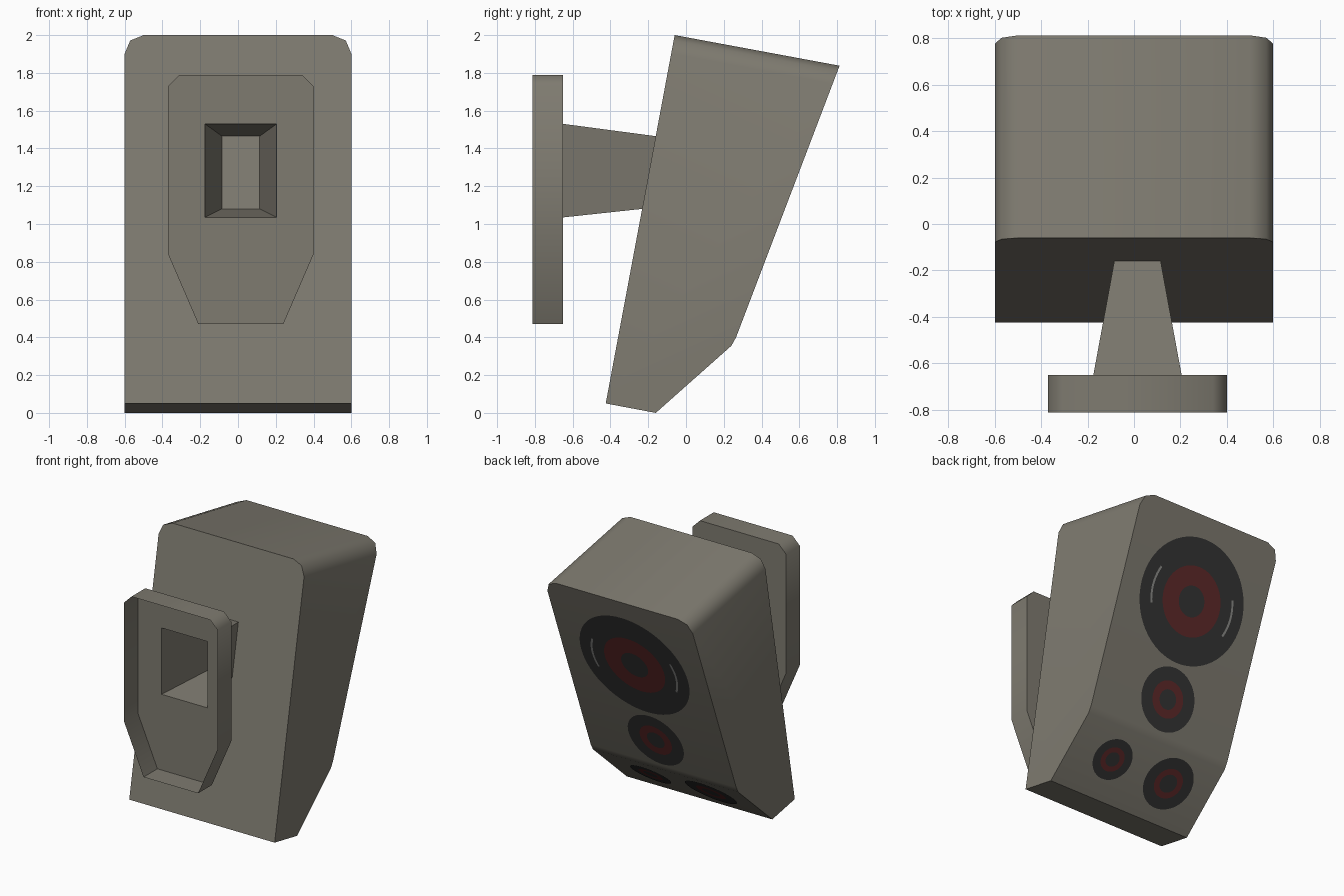
import bpy, bmesh, math
from mathutils import Vector

if "Cube" in bpy.data.objects:
    bpy.data.objects.remove(bpy.data.objects["Cube"])


def material(name, rgb):
    m = bpy.data.materials.new(name)
    m.diffuse_color = (*rgb, 1)
    m.use_nodes = True
    m.node_tree.nodes["Principled BSDF"].inputs["Base Color"].default_value = m.diffuse_color
    return m


GREY = material("cabinet_grey", (0.21, 0.197, 0.162))
BLACK = material("cone_black", (0.034, 0.034, 0.034))
RED = material("ring_red", (0.115, 0.022, 0.022))
SILVER = material("highlight_grey", (0.25, 0.25, 0.24))


def finish(bm, name, mats, recalc=True):
    if recalc:
        bmesh.ops.recalc_face_normals(bm, faces=bm.faces[:])
    for f in bm.faces:
        f.smooth = True
    me = bpy.data.meshes.new(name)
    bm.to_mesh(me)
    bm.free()
    me.set_sharp_from_angle(angle=math.radians(50))
    for m in mats:
        me.materials.append(m)
    ob = bpy.data.objects.new(name, me)
    bpy.context.collection.objects.link(ob)
    return ob


def loop(bm, pts):
    return [bm.verts.new(p) for p in pts]


def walls(bm, a, b):
    n = len(a)
    for i in range(n):
        j = (i + 1) % n
        bm.faces.new((a[i], a[j], b[j], b[i]))


# Cabinet: side profile (y, z) extruded in x, top side edges rounded
profile = [(-0.06, 2.0), (0.813, 1.838), (0.265, 0.40), (0.24, 0.355),
           (-0.16, 0.0), (-0.425, 0.05)]
bm = bmesh.new()
left = loop(bm, [(-0.6, y, z) for y, z in profile])
right = loop(bm, [(0.6, y, z) for y, z in profile])
walls(bm, left, right)
bm.faces.new(left)
bm.faces.new(right)
top_edges = [bm.edges.get((s[0], s[1])) for s in (left, right)]
bmesh.ops.bevel(bm, geom=top_edges, offset=0.1, segments=2, profile=0.5,
                affect='EDGES')
finish(bm, "speaker_cabinet", [GREY])

# Wall plate: thin open tray with a hole where the arm starts
FRONT, BACK = -0.813, -0.65
outline = [(-0.31, 1.79), (0.34, 1.79), (0.40, 1.73), (0.40, 0.84),
           (0.24, 0.47), (-0.21, 0.47), (-0.37, 0.84), (-0.37, 1.73)]
hole = [(-0.175, 1.53), (0.205, 1.53), (0.205, 1.035), (-0.175, 1.035)]
bm = bmesh.new()
rim = loop(bm, [(x, FRONT, z) for x, z in outline])
base = loop(bm, [(x, BACK, z) for x, z in outline])
inner = loop(bm, [(x, BACK, z) for x, z in hole])
walls(bm, rim, base)
edges = [bm.edges.get((base[i], base[(i + 1) % 8])) for i in range(8)]
edges += [bm.edges.new((inner[i], inner[(i + 1) % 4])) for i in range(4)]
bmesh.ops.triangle_fill(bm, use_beauty=True, edges=edges, normal=(0, 1, 0))
finish(bm, "wall_plate", [GREY])

# Hollow arm tapering to the tilted cabinet front
bm = bmesh.new()
wide = loop(bm, [(x, BACK, z) for x, z in hole])
tip = loop(bm, [(-0.085, -0.16, 1.465), (0.115, -0.16, 1.465),
                (0.115, -0.232, 1.08), (-0.085, -0.232, 1.08)])
walls(bm, wide, tip)
finish(bm, "mount_arm", [GREY])


# Speaker drivers: flat plates lying on the two baffle planes
class Plane:
    def __init__(self, low, high):
        self.low = Vector((0, *low))
        self.v = (Vector((0, *high)) - self.low).normalized()
        self.n = Vector((0, self.v.z, -self.v.y))

    def at(self, x, dist, r=0.0, ang=0.0, lift=0.004):
        return (self.low + self.v * (dist + r * math.sin(ang))
                + self.n * lift + Vector((x + r * math.cos(ang), 0, 0)))


baffle = Plane(profile[2], profile[1])
lower_baffle = Plane(profile[4], profile[3])


def driver(name, plane, x, dist, radii, sides=48):
    """Concentric zones: centre cap, red ring, black surround."""
    bm = bmesh.new()
    rings = [loop(bm, [plane.at(x, dist, r, 2 * math.pi * i / sides)
                       for i in range(sides)]) for r in radii]
    bm.faces.new(rings[0])
    for k in (1, 2):
        before = len(bm.faces)
        walls(bm, rings[k - 1], rings[k])
        bm.faces.ensure_lookup_table()
        for f in bm.faces[before:]:
            f.material_index = 1 if k == 1 else 0
    for f in bm.faces:
        f.normal_update()
        if f.normal.dot(plane.n) < 0:
            f.normal_flip()
    finish(bm, name, [BLACK, RED], recalc=False)


WOOFER = 0.946
driver("woofer", baffle, 0, WOOFER, (0.108, 0.245, 0.44), 64)
driver("midrange", baffle, 0, 0.245, (0.07, 0.13, 0.225))
driver("small_tweeter", lower_baffle, 0.245, 0.30, (0.053, 0.09, 0.15))
driver("large_tweeter", lower_baffle, -0.25, 0.295, (0.066, 0.109, 0.19))

# Thin highlight arcs on the woofer surround
for name, start in (("highlight_arc_right", -20), ("highlight_arc_left", 160)):
    bm = bmesh.new()
    angs = [math.radians(start + 45 * i / 10) for i in range(11)]
    a, b = [loop(bm, [baffle.at(0, WOOFER, r, t, 0.007) for t in angs])
            for r in (0.335, 0.351)]
    for i in range(10):
        f = bm.faces.new((a[i], a[i + 1], b[i + 1], b[i]))
        f.normal_update()
        if f.normal.dot(baffle.n) < 0:
            f.normal_flip()
    finish(bm, name, [SILVER], recalc=False)
